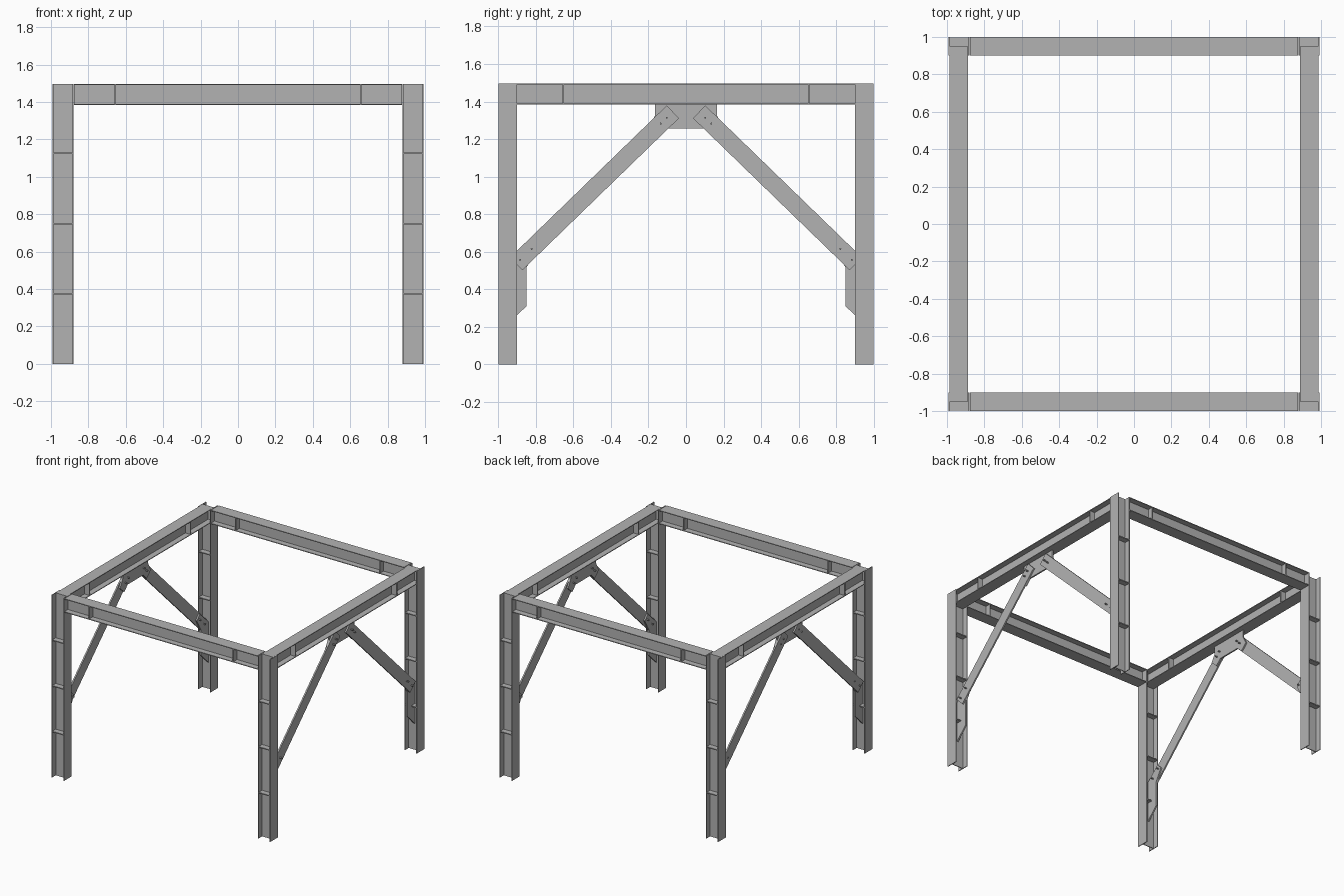
import bpy, bmesh
from mathutils import Vector

cube = bpy.data.objects.get("Cube")
if cube:
    bpy.data.objects.remove(cube, do_unlink=True)

steel = bpy.data.materials.new("steel_grey")
steel.use_nodes = True
GREY = (0.45, 0.45, 0.45, 1)
steel.diffuse_color = GREY
steel.node_tree.nodes["Principled BSDF"].inputs["Base Color"].default_value = GREY

DEPTH, WIDTH, FLANGE, WEB = 0.113, 0.1, 0.006, 0.006
TOP = 1.497
CX, CY = 0.9365, 0.95          # column centres
BEAM_Z = TOP - DEPTH / 2
PLATE = 0.012


def extrude(name, profile, axes, start, end, centre=(0, 0, 0)):
    """Extrude a 2D profile on axes[0], axes[1] along axes[2]."""
    a, b, c = ("xyz".index(k) for k in axes)
    bm = bmesh.new()

    def vert(p, w):
        v = Vector(centre)
        v[a] += p[0]
        v[b] += p[1]
        v[c] += w
        return bm.verts.new(v)

    low = [vert(p, start) for p in profile]
    high = [vert(p, end) for p in profile]
    bm.faces.new(low)
    bm.faces.new(high)
    n = len(profile)
    for i in range(n):
        j = (i + 1) % n
        bm.faces.new((low[i], low[j], high[j], high[i]))
    bmesh.ops.recalc_face_normals(bm, faces=bm.faces)
    mesh = bpy.data.meshes.new(name)
    bm.to_mesh(mesh)
    bm.free()
    mesh.materials.append(steel)
    obj = bpy.data.objects.new(name, mesh)
    bpy.context.collection.objects.link(obj)
    return obj


def h_beam(name, axes, start, end, centre, stiffeners):
    """H-section member with cross plates between its flanges."""
    d, w, t = DEPTH / 2, WIDTH / 2, WEB / 2
    f = d - FLANGE
    half = [(d, -w), (d, w), (f, w), (f, t), (-f, t), (-f, w)]
    extrude(name, half + [(-x, -y) for x, y in half], axes, start, end, centre)
    e = w - 0.002
    for s in stiffeners:
        extrude(name + "_stiffener", [(f, -e), (f, e), (-f, e), (-f, -e)],
                axes, s - 0.004, s + 0.004, centre)


# Columns
for sx in (-1, 1):
    for sy in (-1, 1):
        h_beam("column", "xyz", 0, TOP, (sx * CX, sy * CY, 0), (0.375, 0.75, 1.125))

# Top frame
for s in (-1, 1):
    h_beam("cross_beam", "zyx", -0.876, 0.876, (0, s * CY, BEAM_Z), (-0.655, 0.655))
    h_beam("side_beam", "zxy", -0.947, 0.947, (s * CX, 0, BEAM_Z), (-0.655, 0.655))

# Knee braces with gusset plates and bolts on both sides
upper, lower = Vector((0.07, 1.345)), Vector((0.905, 0.535))
along = (lower - upper).normalized()
across = Vector((-along.y, along.x)) * 0.047
brace = [upper + across, lower + across, lower - across, upper - across]
top_half = [(0.165, 1.386), (0.165, 1.325), (0.2, 1.26), (0.145, 1.21), (0.1, 1.255)]
top_plate = top_half + [(-y, z) for y, z in reversed(top_half)]
foot_plate = [(0.947, 0.215), (0.85, 0.31), (0.85, 0.515), (0.795, 0.615),
              (0.835, 0.655), (0.947, 0.55)]
bolts = [upper + along * k for k in (0.045, 0.09)] + [lower - along * k for k in (0.03, 0.115)]

for sx in (-1, 1):
    centre = (sx * CX, 0, 0)
    extrude("top_gusset", top_plate, "yzx", -PLATE / 2, PLATE / 2, centre)
    for sy in (-1, 1):
        extrude("foot_gusset", [(sy * y, z) for y, z in foot_plate], "yzx",
                -PLATE / 2, PLATE / 2, centre)
        extrude("knee_brace", [(sy * y, z) for y, z in brace], "yzx",
                sx * PLATE / 2, sx * PLATE * 1.5, centre)
        for y, z in bolts:
            r = 0.005
            hexagon = [(r, 0), (r / 2, r), (-r / 2, r), (-r, 0), (-r / 2, -r), (r / 2, -r)]
            extrude("bolt", hexagon, "yzx", -0.025, 0.04 if sx > 0 else 0.025,
                    (sx * CX, sy * y, z))
